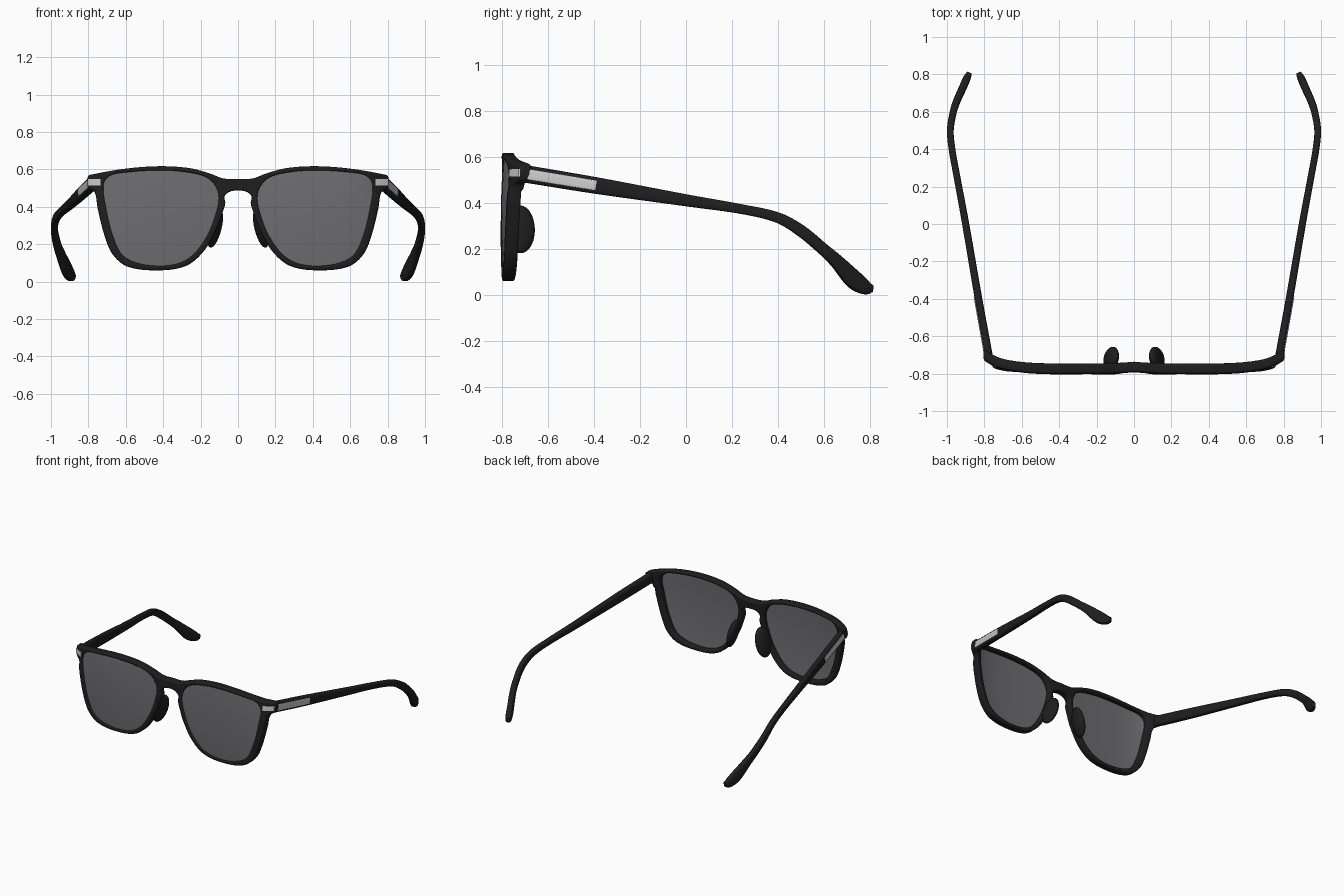
import bpy
import bmesh
from math import cos, sin, pi, radians
from mathutils import Vector, Matrix

cube = bpy.data.objects.get("Cube")
if cube:
    bpy.data.objects.remove(cube)


def material(name, color, rough):
    mat = bpy.data.materials.new(name)
    mat.use_nodes = True
    mat.diffuse_color = (*color, 1)
    bsdf = mat.node_tree.nodes["Principled BSDF"]
    bsdf.inputs["Base Color"].default_value = (*color, 1)
    bsdf.inputs["Roughness"].default_value = rough
    return mat


BLACK = material("black acetate", (0.013, 0.013, 0.013), 0.5)
GREY = material("tinted lens grey", (0.155, 0.152, 0.162), 0.4)
SILVER = material("silver metal", (0.62, 0.62, 0.62), 0.5)
made = []


def finish(name, bm, mat):
    bmesh.ops.recalc_face_normals(bm, faces=bm.faces)
    mesh = bpy.data.meshes.new(name)
    bm.to_mesh(mesh)
    bm.free()
    mesh.materials.append(mat)
    obj = bpy.data.objects.new(name, mesh)
    bpy.context.collection.objects.link(obj)
    made.append(obj)


def smooth(points, steps=6, closed=True):
    """Rounded path through points of any dimension."""
    pts = [Vector(p) for p in points]
    n = len(pts)

    def tangent(i):
        if closed:
            return (pts[(i + 1) % n] - pts[i - 1]).normalized()
        return (pts[min(i + 1, n - 1)] - pts[max(i - 1, 0)]).normalized()

    path = []
    for i in range(n if closed else n - 1):
        j = (i + 1) % n
        a, d = pts[i], pts[j]
        reach = (d - a).length / 3
        b, c = a + tangent(i) * reach, d - tangent(j) * reach
        for k in range(steps):
            t = k / steps
            s = 1 - t
            path.append(a * s**3 + b * (3 * s * s * t) + c * (3 * s * t * t) + d * t**3)
    return path if closed else path + [pts[-1]]


def depth(x, z):
    """Wraparound curve of the front: y for a point of the front outline."""
    x = abs(x)
    d = x - 0.35
    y = -0.772 + (0.12 * d * d if d < 0 else 0.62 * d**3)
    if z > 0.45:
        y += 1.5 * max(0, x - 0.68) ** 2
    return y - 0.012 * (1 - ((z - 0.34) / 0.28) ** 2)


def panel(name, loops, half, bevel, forward, mat):
    """Flat outline with holes, thickened, then bent along the front curve."""
    curve = bpy.data.curves.new(name, "CURVE")
    curve.dimensions = "2D"
    curve.fill_mode = "BOTH"
    curve.extrude = half - bevel
    curve.bevel_depth = bevel
    curve.bevel_resolution = 2
    curve.offset = -bevel
    for loop in loops:
        spline = curve.splines.new("POLY")
        spline.points.add(len(loop) - 1)
        for point, co in zip(spline.points, loop):
            point.co = (co[0], co[1], 0, 1)
        spline.use_cyclic_u = True
    helper = bpy.data.objects.new(name + " outline", curve)
    bpy.context.collection.objects.link(helper)
    graph = bpy.context.evaluated_depsgraph_get()
    flat = bpy.data.meshes.new_from_object(helper.evaluated_get(graph))
    bm = bmesh.new()
    bm.from_mesh(flat)
    bpy.data.objects.remove(helper)
    bpy.data.curves.remove(curve)
    bpy.data.meshes.remove(flat)
    bmesh.ops.remove_doubles(bm, verts=bm.verts, dist=0.0001)
    # Cut into strips so that the panel can bend
    for axis in ((1, 0, 0), (0, 1, 0)):
        for i in range(-20, 21):
            bmesh.ops.bisect_plane(bm, geom=bm.verts[:] + bm.edges[:] + bm.faces[:],
                                   plane_co=Vector(axis) * i * 0.04, plane_no=axis)
    for v in bm.verts:
        x, z, h = v.co
        v.co = (x, depth(x, z) - forward - h, z)
    finish(name, bm, mat)


def loft(name, rows, side, mat, sides=20):
    """Rounded bar through rows of x, y, z, half height, half width."""
    bm = bmesh.new()
    rings = []
    for i, row in enumerate(rows):
        a, b = rows[max(i - 1, 0)], rows[min(i + 1, len(rows) - 1)]
        along = Vector(b[:3]) - Vector(a[:3])
        out = Vector((along.y, -along.x, 0)).normalized()
        up = out.cross(along).normalized()
        ring = []
        for k in range(sides):
            c, s = cos(2 * pi * k / sides), sin(2 * pi * k / sides)
            u = abs(c) ** 0.55 * (1 if c > 0 else -1)
            v = abs(s) ** 0.55 * (1 if s > 0 else -1)
            co = Vector(row[:3]) + out * u * row[4] + up * v * row[3]
            ring.append(bm.verts.new((co.x * side, co.y, co.z)))
        rings.append(ring)
    for p, q in zip(rings, rings[1:]):
        for k in range(sides):
            m = (k + 1) % sides
            bm.faces.new((p[k], p[m], q[m], q[k]))
    bm.faces.new(rings[0])
    bm.faces.new(rings[-1])
    finish(name, bm, mat)


# Outlines of the front, as x and z on the left half
rim_half = [(0, 0.548), (0.08, 0.552), (0.15, 0.578), (0.26, 0.607), (0.42, 0.617),
            (0.6, 0.604), (0.79, 0.571), (0.803, 0.56), (0.803, 0.503), (0.79, 0.493),
            (0.765, 0.475), (0.75, 0.39), (0.715, 0.25), (0.67, 0.145), (0.59, 0.08),
            (0.43, 0.06), (0.28, 0.083), (0.185, 0.16), (0.115, 0.28), (0.082, 0.37),
            (0.068, 0.42), (0.072, 0.455), (0.045, 0.48), (0, 0.487)]
opening = [(0.425, 0.594), (0.6, 0.583), (0.685, 0.565), (0.718, 0.52), (0.708, 0.41),
           (0.665, 0.235), (0.6, 0.128), (0.436, 0.085), (0.28, 0.115), (0.175, 0.23),
           (0.112, 0.39), (0.108, 0.48), (0.16, 0.551), (0.275, 0.584)]
rim = smooth(rim_half + [(-x, z) for x, z in rim_half[-2:0:-1]])
hole = smooth(opening)
panel("front_frame", [rim, hole, [(-x, z) for x, z in hole]], 0.027, 0.01, 0, BLACK)

# Temple centreline: x, y, z, half height, half width
temple = smooth([(0.777, -0.70, 0.526, 0.038, 0.021), (0.833, -0.39, 0.475, 0.036, 0.02),
                 (0.90, 0, 0.411, 0.026, 0.019), (0.946, 0.25, 0.371, 0.021, 0.018),
                 (0.973, 0.4, 0.335, 0.023, 0.018), (0.982, 0.5, 0.278, 0.026, 0.018),
                 (0.966, 0.6, 0.195, 0.026, 0.019), (0.948, 0.655, 0.145, 0.03, 0.02),
                 (0.915, 0.73, 0.066, 0.04, 0.021), (0.893, 0.78, 0.032, 0.031, 0.02),
                 (0.88, 0.808, 0.027, 0.016, 0.014)], closed=False)
inlay = [(r[0] + r[4], r[1], r[2], r[3] * 0.6, 0.004) for r in temple if r[1] < -0.385]

centre = Vector((0.41, 0.34))
for label, side in (("left", 1), ("right", -1)):
    # Lens, seated slightly into the rim
    lens = [centre + (p - centre) * 1.015 for p in hole]
    panel(label + "_lens", [[(p.x * side, p.y) for p in lens]], 0.006, 0, 0.014, GREY)
    # Metal plate on the front corner
    plate = [(x * side, z) for x, z in
             ((0.735, 0.515), (0.803, 0.515), (0.803, 0.548), (0.735, 0.548))]
    panel(label + "_corner_plate", [plate], 0.004, 0, 0.026, SILVER)
    # Temple arm and its metal inlay
    loft(label + "_temple", temple, side, BLACK)
    loft(label + "_temple_inlay", inlay, side, SILVER)
    # Nose pad
    bm = bmesh.new()
    bmesh.ops.create_uvsphere(
        bm, u_segments=24, v_segments=14, radius=1,
        matrix=Matrix.Translation((0.122 * side, -0.72, 0.285))
        @ Matrix.Rotation(-0.25 * side, 4, "Y") @ Matrix.Rotation(0.2 * side, 4, "Z")
        @ Matrix.Diagonal((0.032, 0.065, 0.107, 1)))
    finish(label + "_nose_pad", bm, BLACK)

# Smooth shading with crisp edges
bpy.ops.object.select_all(action="DESELECT")
for obj in made:
    obj.select_set(True)
bpy.context.view_layer.objects.active = made[0]
bpy.ops.object.shade_smooth_by_angle(angle=radians(40))
